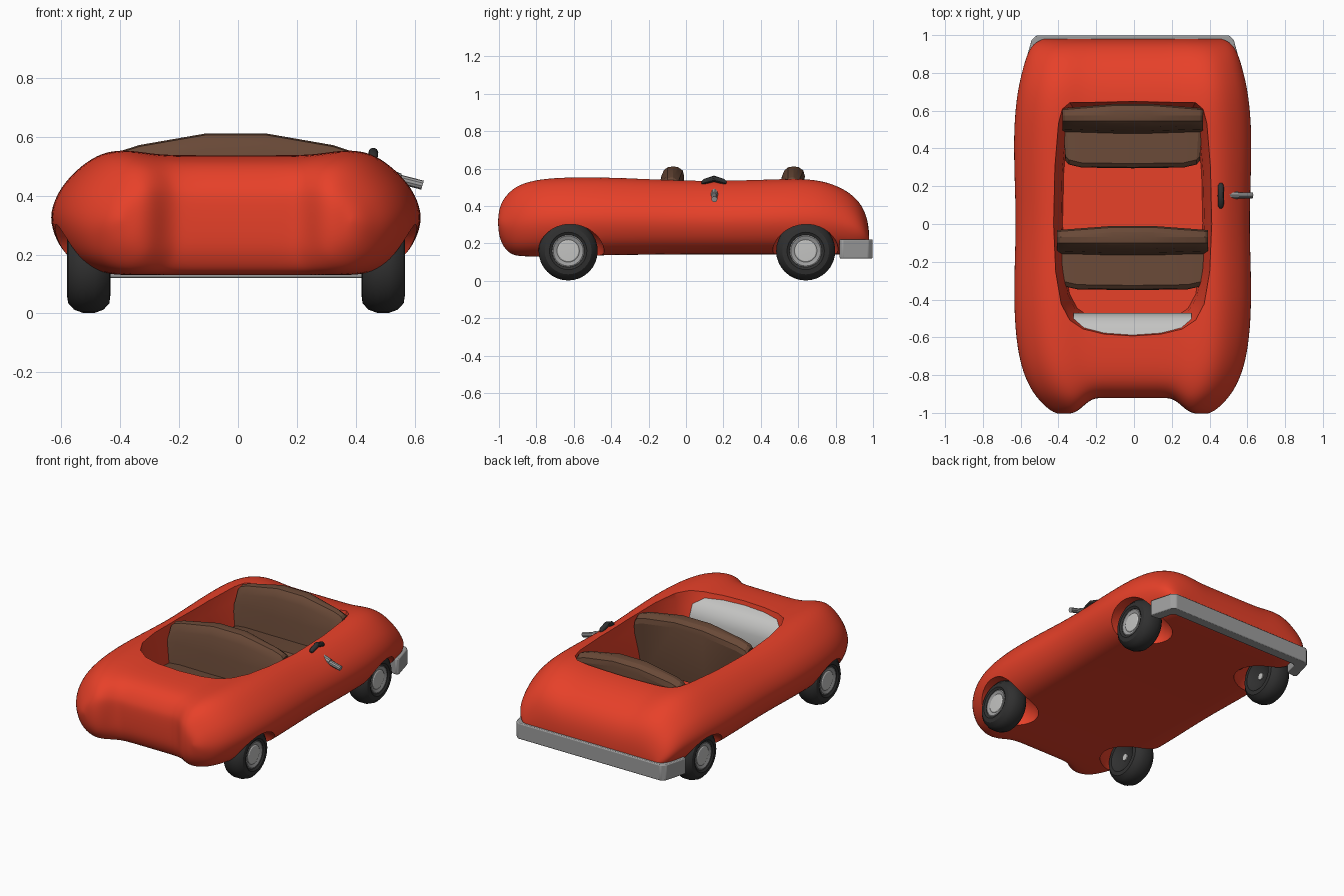
import bpy, bmesh, math
from mathutils import Vector

if "Cube" in bpy.data.objects:
    bpy.data.objects.remove(bpy.data.objects["Cube"])

CX = -0.007  # the body sits a hair left because the handle sticks out right


def mat(name, c):
    m = bpy.data.materials.new(name)
    m.diffuse_color = (*c, 1)
    m.use_nodes = True
    m.node_tree.nodes["Principled BSDF"].inputs["Base Color"].default_value = m.diffuse_color
    return m


RED = mat("red paint", (0.80, 0.052, 0.022))
BROWN = mat("brown leather", (0.14, 0.066, 0.038))
BLACK = mat("black rubber", (0.03, 0.03, 0.03))
GREY = mat("grey metal", (0.34, 0.34, 0.34))
LIGHT = mat("light metal", (0.55, 0.55, 0.54))


def finish(name, bm, material, angle=35):
    bmesh.ops.recalc_face_normals(bm, faces=bm.faces)
    me = bpy.data.meshes.new(name)
    bm.to_mesh(me)
    bm.free()
    ob = bpy.data.objects.new(name, me)
    bpy.context.collection.objects.link(ob)
    if material:
        me.materials.append(material)
    if angle:
        smooth(ob, angle)
    return ob


def smooth(ob, angle):
    bpy.ops.object.select_all(action='DESELECT')
    ob.select_set(True)
    bpy.context.view_layer.objects.active = ob
    bpy.ops.object.shade_smooth_by_angle(angle=math.radians(angle))


def loft(name, rings, material, angle=35):
    """Skin closed rings of equal length and cap both ends."""
    bm = bmesh.new()
    vs = [[bm.verts.new(p) for p in r] for r in rings]
    n = len(vs[0])
    for a, b in zip(vs, vs[1:]):
        for i in range(n):
            j = (i + 1) % n
            bm.faces.new((a[i], a[j], b[j], b[i]))
    bm.faces.new(vs[0])
    bm.faces.new(vs[-1])
    return finish(name, bm, material, angle)


def lerp(table, x):
    for (x0, y0), (x1, y1) in zip(table, table[1:]):
        if x <= x1:
            return y0 + (y1 - y0) * max(0, (x - x0) / (x1 - x0))
    return table[-1][1]


# ---- body: sections along y (y, half width, bottom, top)
STATIONS = [(-1.005, .40, .25, .39), (-.99, .44, .195, .435), (-.95, .485, .145, .48),
            (-.9, .53, .132, .513), (-.82, .575, .13, .54), (-.7, .613, .132, .555),
            (-.5, .636, .136, .558), (-.25, .635, .14, .55), (0, .625, .142, .54),
            (.25, .634, .142, .54), (.45, .638, .142, .545), (.6, .63, .142, .55),
            (.72, .614, .142, .54), (.81, .592, .142, .51), (.88, .572, .142, .47),
            (.93, .55, .144, .42), (.962, .52, .147, .36), (.98, .48, .16, .28)]
TOP = [(0, .955), (.42, .957), (.52, .985), (.62, 1), (.7, .985), (.8, .91), (.9, .77), (.96, .64), (1, .46)]
BOT = [(0, 0), (.72, 0), (.8, .03), (.9, .125), (.96, .26), (1, .46)]
half = [0, .2, .4, .5, .6, .7, .8, .9, .96]
FX = [-1] + [-f for f in reversed(half)] + half[1:] + [1]


def body_point(y, x, z):
    # the middle of the nose is set back between the two fenders
    t = min(1, max(0, (abs(x) - .2) / .12))
    w = min(1, max(0, (-.78 - y) / .22))
    return (x, y + .083 * (1 - t * t * (3 - 2 * t)) * w, z)


bm = bmesh.new()
rows = []
for y, w, b, t in STATIONS:
    top = [bm.verts.new(body_point(y, f * w, b + (t - b) * lerp(TOP, abs(f)))) for f in FX]
    bot = [bm.verts.new(body_point(y, f * w, b + (t - b) * lerp(BOT, abs(f)))) for f in FX[1:-1]]
    rows.append((top, [top[0]] + bot + [top[-1]]))
for (t0, b0), (t1, b1) in zip(rows, rows[1:]):
    for i in range(len(FX) - 1):
        bm.faces.new((t0[i], t0[i + 1], t1[i + 1], t1[i]))
        bm.faces.new((b0[i], b0[i + 1], b1[i + 1], b1[i]))
for t, b in (rows[0], rows[-1]):
    for i in range(len(FX) - 1):
        bm.faces.new(list(dict.fromkeys((t[i], t[i + 1], b[i + 1], b[i]))))
body = finish("body", bm, RED, 0)
body.location.x = CX
sub = body.modifiers.new("round", 'SUBSURF')
sub.levels = sub.render_levels = 2

# ---- cutters: cockpit and wheel wells
plan = [(0, -.59), (.15, -.58), (.26, -.553), (.33, -.505), (.375, -.42), (.405, -.25), (.417, 0),
        (.41, .3), (.39, .53), (.37, .605), (.33, .64), (0, .648)]
plan += [(-x, y) for x, y in reversed(plan[1:-1])]
cutters = [loft("cockpit_cutter", [[(x * s + CX, .03 + (y - .03) * s, z) for x, y in plan]
                for z, s in ((.2, .89), (.3, .91), (.46, .975), (.52, 1), (.7, 1.05))], RED)]
for y in (-.615, .64):
    for s in (-1, 1):
        bm = bmesh.new()
        bmesh.ops.create_uvsphere(bm, u_segments=32, v_segments=20, radius=1)
        for v in bm.verts:
            v.co = (v.co.x * .27 + s * .55 + CX, v.co.y * .18 + y, v.co.z * .167 + .14)
        cutters.append(finish("wheel_well_cutter", bm, RED))
for c in cutters:
    c.hide_render = True
    m = body.modifiers.new("cut", 'BOOLEAN')
    m.operation, m.solver, m.object = 'DIFFERENCE', 'EXACT', c
bpy.context.view_layer.update()
dg = bpy.context.evaluated_depsgraph_get()
baked = bpy.data.meshes.new_from_object(body.evaluated_get(dg))
body.modifiers.clear()
body.data = baked
for c in cutters:
    bpy.data.objects.remove(c)
smooth(body, 40)

# ---- dashboard sloping back into the cockpit
dash = [(-.64, .3), (-.48, .3), (-.47, .40), (-.5, .47), (-.55, .505), (-.64, .522)]
loft("dashboard", [[(x + CX, y, z) for y, z in dash] for x in (-.312, .312)], LIGHT, 50)

# ---- seats: backrest with crowned top, and cushion
BACK = [(-.18, .22), (-.155, .45), (-.135, .56), (-.122, .59), (-.1, .607), (-.07, .612), (-.035, .608),
        (-.01, .59), (-.002, .56), (-.03, .22)]
CUSH = [(-.325, .2), (-.35, .3), (-.345, .325), (-.325, .343), (-.14, .33), (-.12, .2)]
for name, oy, sx in (("front", 0, 1), ("rear", .645, .93)):
    rings = []
    for x, drop in ((-.40, .075), (-.385, .058), (-.33, .04), (-.1, 0), (.1, 0), (.33, .04), (.385, .058), (.40, .075)):
        k = abs(x) / .4
        rings.append([(x * sx + CX, y + oy - (.03 * k if y > -.05 else 0) + (.012 * k if y < -.11 else 0),
                       z - (drop if z > .5 else 0)) for y, z in BACK])
    loft(name + "_seat_back", rings, BROWN, 20)
    rings = []
    for x, k in ((-.395, 1), (-.375, .5), (-.3, .1), (0, 0), (.3, .1), (.375, .5), (.395, 1)):
        rings.append([(x * sx * (.97 if y < -.3 else 1) + CX, y + oy + (.04 * k if y < -.3 else 0),
                       z - (.02 * k if z > .3 else 0)) for y, z in CUSH])
    loft(name + "_seat_cushion", rings, BROWN, 20)

# ---- rear bumper wrapping the tail
outer = [(.56, .82), (.574, .835), (.535, .975), (.51, .998)]
inner = [(.46, .93), (.48, .92), (.5, .83)]
loop = outer + [(-x, y) for x, y in reversed(outer)]
loop += [(-x, y) for x, y in reversed(inner)] + inner
bump = loft("rear_bumper", [[(x + CX, y, z) for x, y in loop] for z in (.12, .222)], GREY, 25)
bv = bump.modifiers.new("soft edge", 'BEVEL')
bv.width, bv.segments = .006, 2

# ---- wheels, each spun around the x axis
def spin(name, profile, s, cx, cy, material):
    n = 32
    rings = [[(cx + s * x, cy + r * math.cos(6.28318531 * i / n), .16 + r * math.sin(6.28318531 * i / n))
              for i in range(n)] for x, r in profile]
    loft(name, rings, material, 30)


TIRE = [(-.045, .03), (-.06, .085), (-.073, .1), (-.07, .125), (-.05, .147), (-.02, .158), (.02, .158),
        (.05, .147), (.07, .125), (.074, .1), (.066, .086), (.04, .08)]
for pos, y in (("front", -.63), ("rear", .64)):
    for side, s in (("left", -1), ("right", 1)):
        x = CX + s * .5
        tag = pos + "_" + side
        spin(tag + "_tire", TIRE, s, x, y, BLACK)
        spin(tag + "_rim", [(.03, .086), (.064, .086), (.066, .08), (.058, .058), (.03, .05)], s, x, y, GREY)
        spin(tag + "_hubcap", [(.03, .06), (.06, .06), (.064, .054), (.065, .02)], s, x, y, LIGHT)
        spin(tag + "_axle_end", [(-.052, .022), (-.03, .022)], s, x, y, LIGHT)

# ---- right side lever and black grip
def tube(name, pts, radii, axis, material, n=10):
    d = Vector(axis).normalized()
    a = d.orthogonal().normalized()
    b = d.cross(a)
    loft(name, [[Vector(p) + r * (a * math.cos(6.28318531 * i / n) + b * math.sin(6.28318531 * i / n))
                 for i in range(n)] for p, r in zip(pts, radii)], material)


tube("side_lever", [(.50, .152, .475), (.55, .152, .456), (.552, .152, .455), (.627, .152, .436)],
     [.02, .02, .016, .016], (.1, 0, -.03), GREY)
tube("black_grip", [(.46, .083, .524), (.46, .095, .53), (.46, .15, .546), (.46, .205, .53), (.46, .217, .524)],
     [.007, .015, .017, .015, .007], (0, 1, 0), BLACK)
